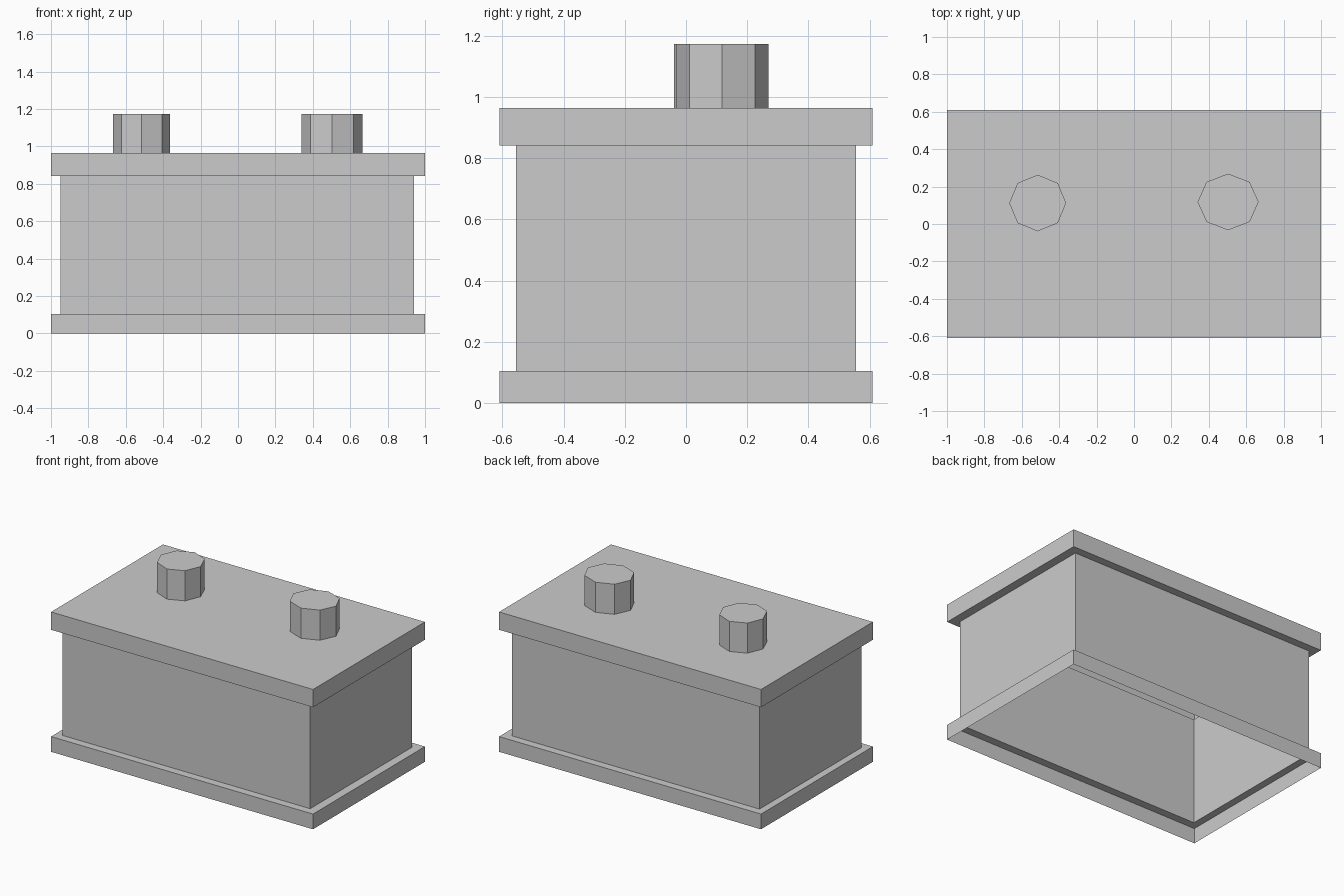
import bpy
import bmesh
from math import cos, sin, pi

default_cube = bpy.data.objects.get("Cube")
if default_cube:
    bpy.data.objects.remove(default_cube, do_unlink=True)

# One plain grey for the whole model
grey = bpy.data.materials.new("light grey")
grey.use_nodes = True
colour = (0.6, 0.6, 0.6, 1.0)
grey.diffuse_color = colour
grey.node_tree.nodes["Principled BSDF"].inputs["Base Color"].default_value = colour


def add_stack(name, rings, cap_bottom=False):
    """Join matching rings of points from bottom to top and close the top."""
    bm = bmesh.new()
    loops = [[bm.verts.new(p) for p in ring] for ring in rings]
    for low, high in zip(loops, loops[1:]):
        for i in range(len(low)):
            j = (i + 1) % len(low)
            bm.faces.new((low[i], low[j], high[j], high[i]))
    bm.faces.new(loops[-1])
    if cap_bottom:
        bm.faces.new(loops[0][::-1])
    mesh = bpy.data.meshes.new(name)
    bm.to_mesh(mesh)
    bm.free()
    mesh.materials.append(grey)
    obj = bpy.data.objects.new(name, mesh)
    bpy.context.collection.objects.link(obj)
    return obj


def rectangle(x0, x1, y, z):
    return [(x0, -y, z), (x1, -y, z), (x1, y, z), (x0, y, z)]


def octagon(x, y, rx, ry, z):
    return [(x + rx * cos(i * pi / 4), y + ry * sin(i * pi / 4), z) for i in range(8)]


# Hollow case, open underneath: base skirt, recessed walls, overhanging lid
flange = (-1.0, 1.0, 0.61)
wall = (-0.95, 0.94, 0.555)
levels = [(flange, 0.0), (flange, 0.105), (wall, 0.105),
          (wall, 0.842), (flange, 0.842), (flange, 0.965)]
add_stack("battery_case", [rectangle(*size, z) for size, z in levels])

# Octagonal posts on the lid
for name, x, y, rx in (("right_terminal", -0.515, 0.112, 0.152),
                       ("left_terminal", 0.503, 0.118, 0.163)):
    add_stack(name, [octagon(x, y, rx, 0.151, z) for z in (0.965, 1.173)], True)
